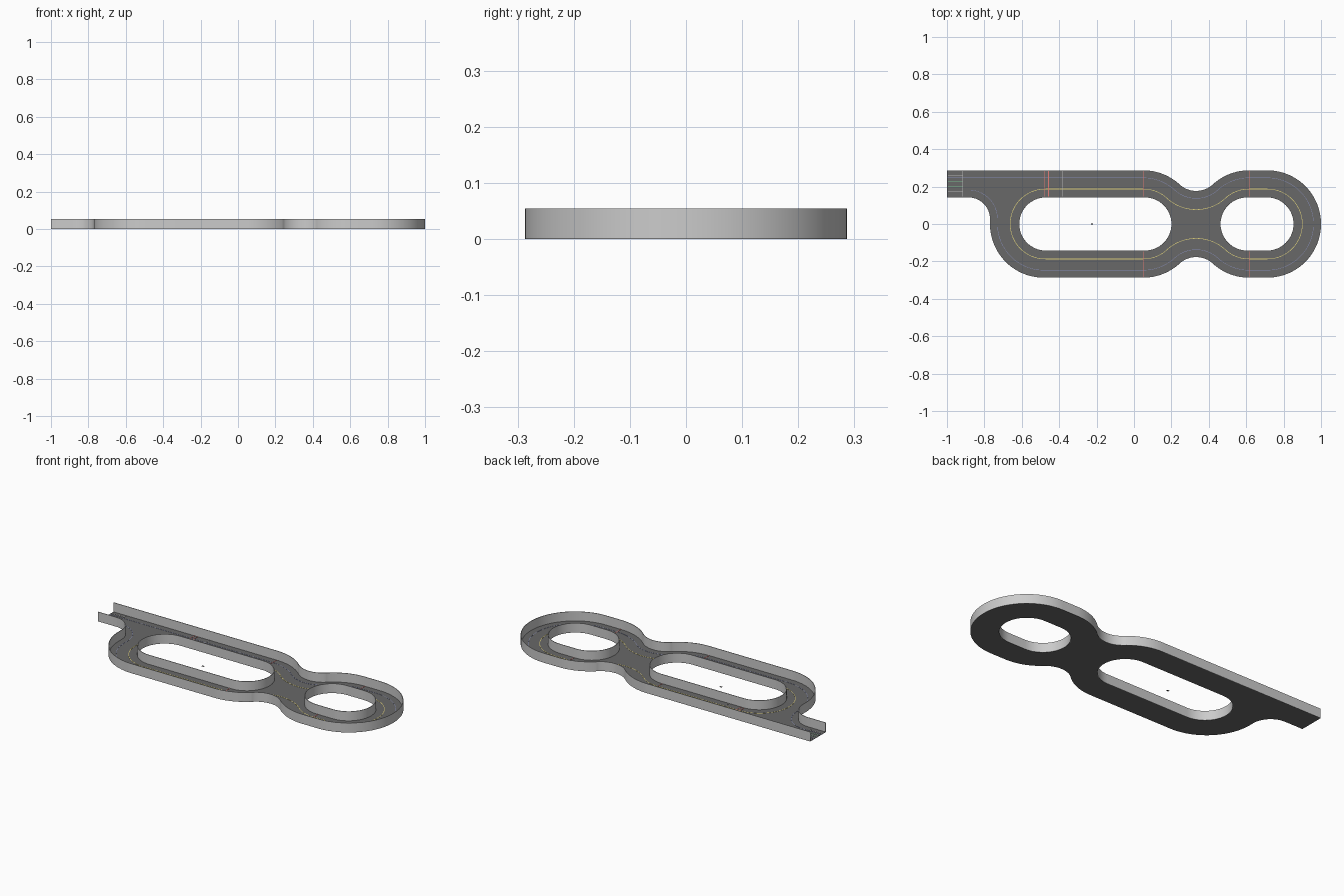
import bpy, bmesh
from math import radians, cos, sin
from mathutils import Vector

if "Cube" in bpy.data.objects:
    bpy.data.objects.remove(bpy.data.objects["Cube"])

R, HOLE, HEIGHT = 0.287, 0.142, 0.055


def arc(c, r, a0, a1, n=16):
    return [Vector((c[0] + r * cos(radians(a0 + (a1 - a0) * i / n)),
                    c[1] + r * sin(radians(a0 + (a1 - a0) * i / n)))) for i in range(n + 1)]


def clean(pts, closed=False):
    out = []
    for p in pts:
        if not out or (p - out[-1]).length > 1e-4:
            out.append(p)
    if closed and (out[0] - out[-1]).length < 1e-4:
        out.pop()
    return out


def offset(pts, d, closed):
    # shift a path to its right-hand side by d, with mitred corners
    n, res = len(pts), []
    for i, p in enumerate(pts):
        dirs = []
        if closed or i > 0:
            dirs.append((p - pts[i - 1]).normalized())
        if closed or i < n - 1:
            dirs.append((pts[(i + 1) % n] - p).normalized())
        norms = [Vector((t.y, -t.x)) for t in dirs]
        m = sum(norms, Vector((0, 0))).normalized()
        res.append(p + m * d / max(0.5, m.dot(norms[0])))
    return res


def material(name, col):
    m = bpy.data.materials.new(name)
    m.diffuse_color = (*col, 1)
    m.use_nodes = True
    m.node_tree.nodes["Principled BSDF"].inputs["Base Color"].default_value = m.diffuse_color
    return m


def add(name, bm, mat=None):
    me = bpy.data.meshes.new(name)
    bmesh.ops.recalc_face_normals(bm, faces=bm.faces)
    bm.to_mesh(me)
    bm.free()
    ob = bpy.data.objects.new(name, me)
    bpy.context.collection.objects.link(ob)
    if mat:
        me.materials.append(mat)
    return ob


def ribbon(name, pts, d0, d1, z0, z1, closed=False, mat=None):
    # solid band between two offsets of a path
    a, b = offset(pts, d0, closed), offset(pts, d1, closed)
    bm = bmesh.new()
    rings = [[bm.verts.new((p.x, p.y, z)) for p, z in
              ((a[i], z0), (b[i], z0), (b[i], z1), (a[i], z1))] for i in range(len(pts))]
    for i in range(len(pts) if closed else len(pts) - 1):
        q, s = rings[i], rings[(i + 1) % len(pts)]
        for k in range(4):
            bm.faces.new((q[k], q[(k + 1) % 4], s[(k + 1) % 4], s[k]))
    if not closed:
        bm.faces.new(rings[0])
        bm.faces.new(rings[-1])
    ob = add(name, bm, mat)
    bpy.ops.object.select_all(action='DESELECT')
    bpy.context.view_layer.objects.active = ob
    ob.select_set(True)
    bpy.ops.object.shade_smooth_by_angle(angle=radians(30))
    return ob


dark = material("dark_grey", (0.14, 0.14, 0.14))
yellow = material("yellow", (0.75, 0.65, 0.2))
blue = material("blue", (0.25, 0.28, 0.5))
red = material("red", (0.8, 0.2, 0.18))
green = material("green", (0.2, 0.55, 0.3))
white = material("pale_grey", (0.5, 0.5, 0.5))
black = material("black", (0.02, 0.02, 0.02))

# Track outline: waisted upper edge, its mirror, then the rounded left end and inlet
upper = (arc((0.05, 0), R, 90, 47.5) + arc((0.3325, 0.308), 0.131, 227.5, 312.5)
         + arc((0.615, 0), R, 132.5, 90) + arc((0.713, 0), R, 90, 0, 32))
body = upper + [Vector((p.x, -p.y)) for p in reversed(upper)]
outer = clean([Vector((-1, R))] + body + arc((-0.483, 0), R, 270, 180, 32)
              + arc((-0.885, 0.027), 0.115, 0, 90) + [Vector((-1, HOLE))])
loop = clean(body + arc((-0.475, 0), R, 270, 90, 48), True)
holes = [clean(arc((x1, 0), HOLE, -90, 90, 32) + arc((x0, 0), HOLE, 90, 270, 32), True)
         for x0, x1 in ((-0.471, 0.058), (0.605, 0.711))]

# Floor with two openings
bm = bmesh.new()
for path in [outer] + holes:
    vs = [bm.verts.new((p.x, p.y, 0)) for p in path]
    for i, v in enumerate(vs):
        bm.edges.new((v, vs[(i + 1) % len(vs)]))
bmesh.ops.triangle_fill(bm, edges=bm.edges[:], use_beauty=True)
flat = bm.faces[:]
ext = bmesh.ops.extrude_face_region(bm, geom=flat)
bmesh.ops.translate(bm, vec=(0, 0, 0.001),
                    verts=[e for e in ext["geom"] if isinstance(e, bmesh.types.BMVert)])
add("track_floor", bm, dark)

# Thin upright walls
ribbon("outer_wall", outer, 0, 0.003, 0, HEIGHT)
for i, h in enumerate(holes):
    ribbon(f"inner_wall_{i + 1}", h, 0, 0.003, 0, HEIGHT, True)

# Painted guide lines
Z0, Z1 = 0.001, 0.0018
ribbon("yellow_line", loop, 0.0985, 0.1015, Z0, Z1, True, yellow)
ribbon("blue_line", outer, 0.039, 0.041, Z0, Z1, False, blue)


def stripe(name, a, b, mat, w=0.0015):
    ribbon(name, [Vector(a), Vector(b)], -w, w, Z0, Z1 + 0.0004, False, mat)


# Cross-track marks
for x in (0.05, 0.617):
    for s, side in ((1, "back"), (-1, "front")):
        stripe(f"red_mark_{side}", (x, s * 0.146), (x, s * 0.283), red)
for x, m in ((-0.477, red), (-0.457, red), (-0.38, white), (-0.915, white)):
    stripe("cross_mark", (x, 0.146), (x, 0.283), m)
# Entry lane lines
for y, m in ((0.175, white), (0.2, green), (0.225, green), (0.26, white)):
    stripe("entry_line", (-0.995, y), (-0.917, y), m, 0.001)

# Small centre marker
bm = bmesh.new()
bmesh.ops.create_cube(bm, size=1)
bmesh.ops.scale(bm, vec=(0.012, 0.008, 0.002), verts=bm.verts)
bmesh.ops.translate(bm, vec=(-0.225, 0, 0.001), verts=bm.verts)
add("centre_marker", bm, black)
